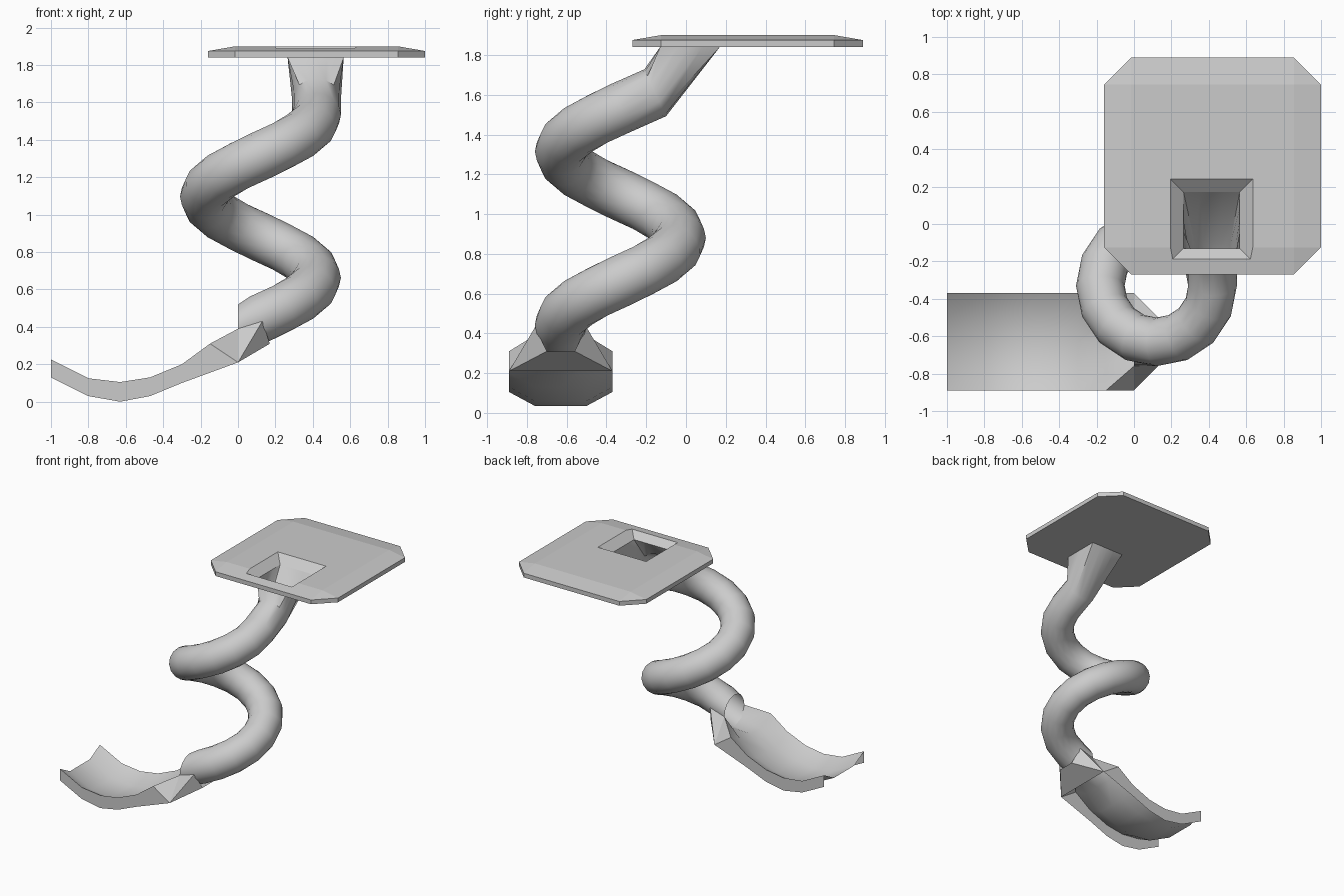
import bpy, bmesh, math
from mathutils import Vector

if "Cube" in bpy.data.objects:
    bpy.data.objects.remove(bpy.data.objects["Cube"])

YC = -0.63          # centre line of the chute
SIDES = 16
R = 0.13            # tube radius


def make(name, bm, smooth=None):
    bmesh.ops.recalc_face_normals(bm, faces=bm.faces)
    me = bpy.data.meshes.new(name)
    bm.to_mesh(me)
    bm.free()
    ob = bpy.data.objects.new(name, me)
    bpy.context.collection.objects.link(ob)
    bpy.ops.object.select_all(action='DESELECT')
    ob.select_set(True)
    bpy.context.view_layer.objects.active = ob
    if smooth:
        bpy.ops.object.shade_smooth_by_angle(angle=math.radians(smooth))
    return ob


def loft(bm, rows, closed):
    vs = [[bm.verts.new(p) for p in row] for row in rows]
    n = len(rows[0])
    for a, b in zip(vs, vs[1:]):
        for i in range(n if closed else n - 1):
            j = (i + 1) % n
            bm.faces.new((a[i], a[j], b[j], b[i]))


def hull(name, pts):
    bm = bmesh.new()
    for p in pts:
        bm.verts.new(p)
    bmesh.ops.convex_hull(bm, input=bm.verts)
    bmesh.ops.dissolve_limit(bm, angle_limit=0.001, verts=bm.verts, edges=bm.edges)
    return make(name, bm)


# platform: chamfered square slab with a slightly raised top
x0, x1, y0, y1, c = -0.16, 1.0, -0.27, 0.89, 0.145
octagon = [(x0 + c, y0), (x1 - c, y0), (x1, y0 + c), (x1, y1 - c),
           (x1 - c, y1), (x0 + c, y1), (x0, y1 - c), (x0, y0 + c)]
pts = [(x, y, z) for z in (1.84, 1.875) for x, y in octagon]
pts += [(x, y, 1.90) for x in (x0 + c, x1 - c) for y in (y0 + c, y1 - c)]
platform = hull("platform", pts)

# funnel opening cut through the platform
HX, HY = 0.415, 0.02
cutter = hull("opening_cutter", [(HX + h * sx, HY + h * sy, z)
              for h, z in ((0.103, 1.80), (0.267, 1.94))
              for sx in (-1, 1) for sy in (-1, 1)])
cutter.hide_render = True
bpy.context.view_layer.objects.active = platform
mod = platform.modifiers.new("opening", 'BOOLEAN')
mod.operation = 'DIFFERENCE'
mod.solver = 'EXACT'
mod.object = cutter
bpy.ops.object.modifier_apply(modifier=mod.name)
bpy.data.objects.remove(cutter)

# spiral tube: straight lead-in, one and a quarter turns, straight lead-out
path = [(Vector((0, YC, 0.39)), Vector((1, 0, 0)))]
for k in range(21):
    a = math.radians(-90 + 22.5 * k)
    path.append((Vector((0.12 + 0.3 * math.cos(a), -0.33 + 0.3 * math.sin(a), 0.445 + 0.87 * k / 16)),
                 Vector((-math.sin(a), math.cos(a), 0.46)).normalized()))
path.append((Vector((0.42, -0.155, 1.61)), Vector((0, 1, 0.46)).normalized()))

angles = [2 * math.pi * i / SIDES for i in range(SIDES)]
rings = []
for p, t in path:
    side = t.cross(Vector((0, 0, 1))).normalized()
    up = side.cross(t)
    rings.append([p + R * (math.cos(a) * side + math.sin(a) * up) for a in angles])
# round to square neck
neck = []
for a in angles:
    m = 0.15 / max(abs(math.cos(a)), abs(math.sin(a)))
    neck.append((HX + m * math.cos(a), HY - m * math.sin(a), 1.84))
rings.append(neck)
bm = bmesh.new()
loft(bm, rings, True)
make("spiral_tube", bm, 40)

# exit chute: shallow trough running out of the tube
top = [(-1, .225), (-.8, .125), (-.63, .105), (-.47, .13), (-.3, .2), (-.15, .31)]
low = [(-1, .13), (-.8, .03), (-.63, 0), (-.47, .03), (-.3, .1), (0, .21)]
section = [(-.26, 0), (-.13, -.07), (0, -.07), (.13, -.07), (.26, 0)]
rows = [[(x, YC + y, z + dz) for y, dz in section] for x, z in top]
rows.append([(0, YC - R * math.cos(a), 0.39 - R * math.sin(a))
             for a in (math.pi * i / 4 for i in range(5))])
bm = bmesh.new()
loft(bm, rows, False)
make("chute_trough", bm, 50)

# chute side walls
bm = bmesh.new()
for s in (-.26, .26):
    loft(bm, [[(x, YC + s, z) for x, z in top], [(x, YC + s, z) for x, z in low]], False)
make("chute_walls", bm)

# collar joining the chute walls to the tube
bm = bmesh.new()
ends = []
for s in (-1, 1):
    A, B, C, D, E = [bm.verts.new((x, YC + s * y, z)) for x, y, z in
                     ((-.15, .26, .31), (0, .26, .21), (0, .13, .39), (.13, .13, .43), (.17, .07, .31))]
    for f in ((A, B, C), (B, D, C), (B, E, D)):
        bm.faces.new(f)
    ends.append((B, E))
(b0, e0), (b1, e1) = ends
bm.faces.new((b0, b1, e1, e0))
make("chute_collar", bm)
